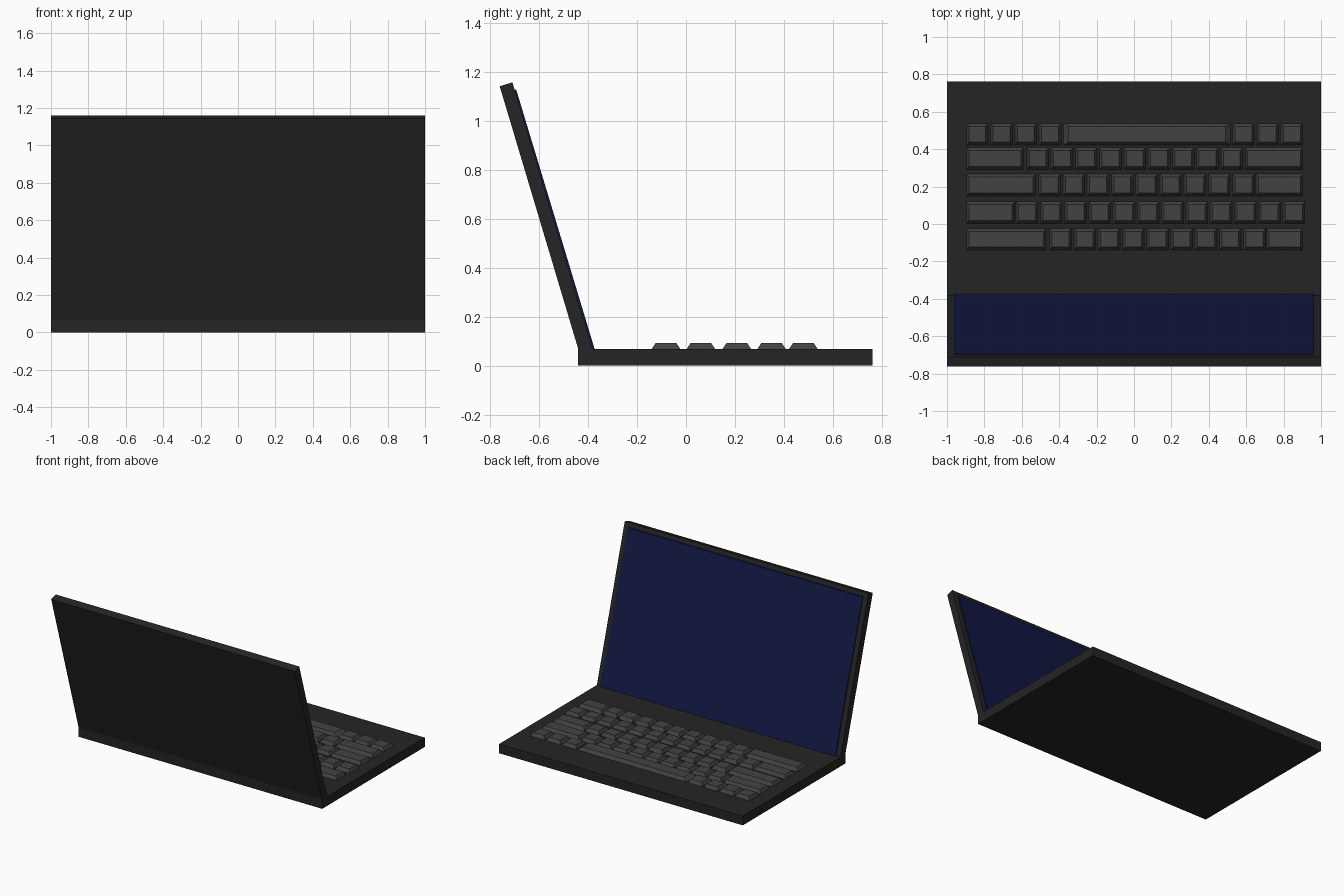
import bpy, bmesh

if "Cube" in bpy.data.objects:
    bpy.data.objects.remove(bpy.data.objects["Cube"])


def material(name, color):
    m = bpy.data.materials.new(name)
    m.diffuse_color = (*color, 1)
    m.use_nodes = True
    m.node_tree.nodes["Principled BSDF"].inputs["Base Color"].default_value = m.diffuse_color
    return m


BODY = material("dark_plastic", (0.018, 0.018, 0.018))
KEYS = material("key_grey", (0.055, 0.055, 0.055))
SCREEN = material("screen_blue", (0.006, 0.009, 0.055))


def finish(name, bm, mat):
    bmesh.ops.recalc_face_normals(bm, faces=bm.faces)
    me = bpy.data.meshes.new(name)
    bm.to_mesh(me)
    bm.free()
    me.materials.append(mat)
    ob = bpy.data.objects.new(name, me)
    bpy.context.collection.objects.link(ob)
    return ob


def extrude_profile(name, pts, half_width, mat):
    """Extrude a closed (y, z) side profile symmetrically along x."""
    bm = bmesh.new()
    face = bm.faces.new([bm.verts.new((-half_width, y, z)) for y, z in pts])
    ext = bmesh.ops.extrude_face_region(bm, geom=[face])["geom"]
    bmesh.ops.translate(bm, vec=(2 * half_width, 0, 0),
                        verts=[g for g in ext if isinstance(g, bmesh.types.BMVert)])
    return finish(name, bm, mat)


def add_key(bm, x0, x1, yc, inset=0.013):
    """Tapered key cap standing on the deck."""
    d = 0.058
    low = [bm.verts.new(p) for p in ((x0, yc - d, DECK), (x1, yc - d, DECK),
                                     (x1, yc + d, DECK), (x0, yc + d, DECK))]
    t = d - 0.016
    x0, x1, z = x0 + inset, x1 - inset, DECK + 0.024
    top = [bm.verts.new(p) for p in ((x0, yc - t, z), (x1, yc - t, z),
                                     (x1, yc + t, z), (x0, yc + t, z))]
    bm.faces.new(top)
    bm.faces.new(low[::-1])
    for i in range(4):
        j = (i + 1) % 4
        bm.faces.new((low[i], low[j], top[j], top[i]))


DECK = 0.069

# Base and leaning lid share one side profile
extrude_profile("base_and_lid", [(-0.441, 0), (0.762, 0), (0.762, DECK), (-0.383, DECK),
                                 (-0.71, 1.159), (-0.762, 1.143), (-0.441, DECK)], 1.0, BODY)

# Screen panel, slightly proud of the lid
extrude_profile("screen", [(-0.385, DECK), (-0.374, DECK),
                           (-0.694, 1.128), (-0.706, 1.131)], 0.963, SCREEN)

# Key rows: centre y, left wide key end, first small key, small key count, right wide key start
LEFT, RIGHT, PITCH, SIZE = -0.896, 0.902, 0.1297, 0.116
rows = [
    (0.350, -0.590, -0.573, 9, 0.595),
    (0.208, -0.527, -0.510, 9, 0.652),
    (0.061, -0.638, -0.630, 12, None),
    (-0.082, -0.470, -0.451, 9, 0.708),
]
for n, (y, left_end, first, count, right_start) in enumerate(rows):
    bm = bmesh.new()
    add_key(bm, LEFT, left_end, y)
    for i in range(count):
        add_key(bm, first + i * PITCH, first + i * PITCH + SIZE, y)
    if right_start is not None:
        add_key(bm, right_start, RIGHT, y)
    finish(f"key_row_{n + 1}", bm, KEYS)

# Bottom row: four keys, space bar, three keys
Y = 0.48
bm = bmesh.new()
for start, count in ((LEFT, 4), (RIGHT - SIZE - 2 * PITCH, 3)):
    for i in range(count):
        add_key(bm, start + i * PITCH, start + i * PITCH + SIZE, Y)
finish("modifier_keys", bm, KEYS)
bm = bmesh.new()
add_key(bm, -0.377, 0.517, Y, inset=0.027)
finish("space_bar", bm, KEYS)
